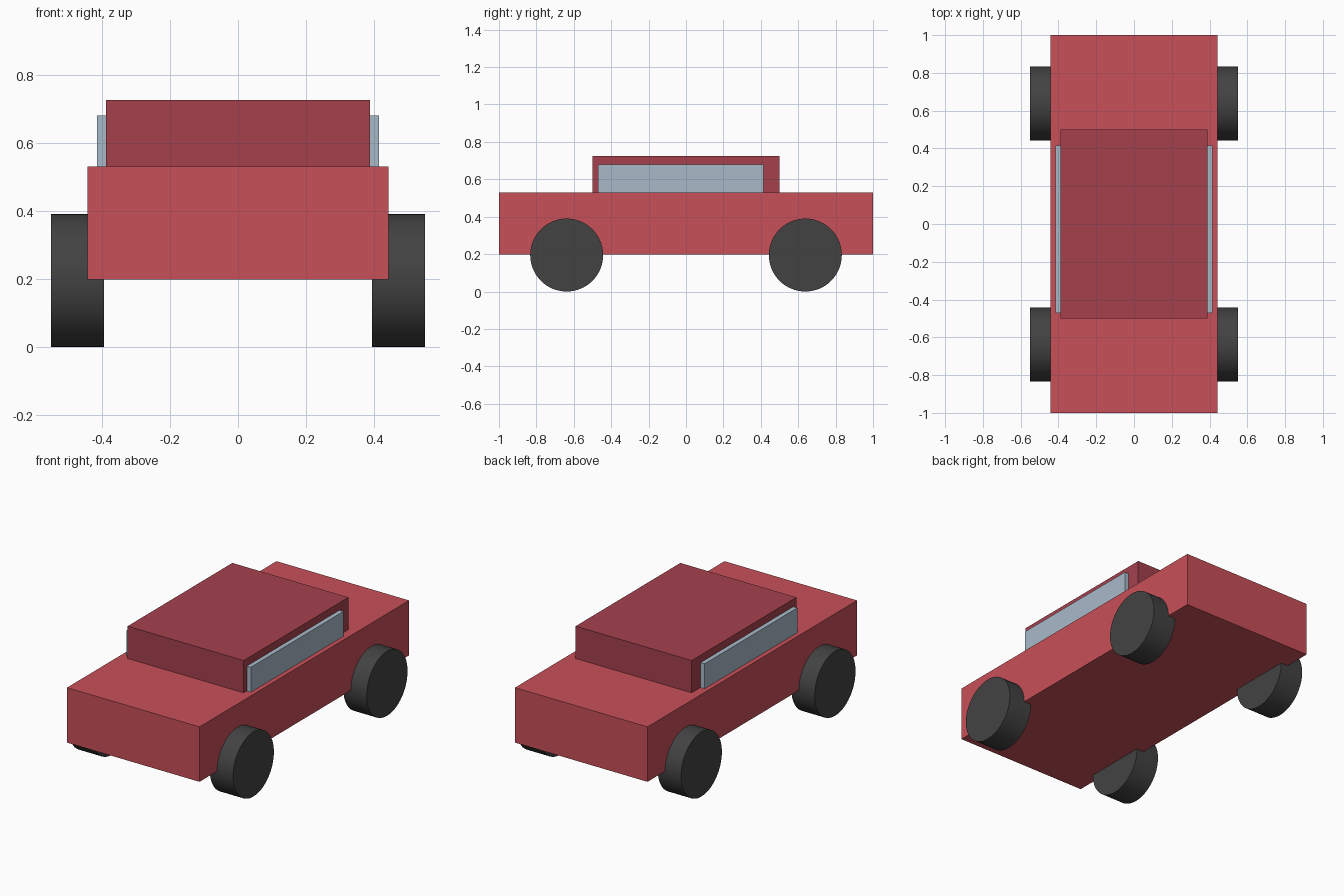
import bpy
import math

cube = bpy.data.objects.get("Cube")
if cube:
    bpy.data.objects.remove(cube, do_unlink=True)


def material(name, r, g, b):
    mat = bpy.data.materials.new(name)
    mat.use_nodes = True
    mat.diffuse_color = (r, g, b, 1)
    mat.node_tree.nodes["Principled BSDF"].inputs["Base Color"].default_value = (r, g, b, 1)
    return mat


red = material("body red", 0.58, 0.08, 0.098)
dark_red = material("cabin dark red", 0.376, 0.053, 0.076)
glass = material("window blue grey", 0.392, 0.491, 0.584)
rubber = material("tyre black", 0.055, 0.055, 0.055)


def box(name, low, high, mat):
    """Box spanning two opposite corners."""
    centre = [(a + b) / 2 for a, b in zip(low, high)]
    bpy.ops.mesh.primitive_cube_add(size=1, location=centre)
    obj = bpy.context.object
    obj.name = name
    obj.scale = [b - a for a, b in zip(low, high)]
    bpy.ops.object.transform_apply(location=False, rotation=False, scale=True)
    obj.data.materials.append(mat)
    return obj


def wheel(name, x, y):
    """Smooth-rimmed cylinder lying along x and resting on the ground."""
    bpy.ops.mesh.primitive_cylinder_add(vertices=64, radius=0.195, depth=0.156,
                                        location=(x, y, 0.195),
                                        rotation=(0, math.pi / 2, 0))
    obj = bpy.context.object
    obj.name = name
    obj.data.materials.append(rubber)
    bpy.ops.object.shade_smooth_by_angle(angle=math.radians(30))


# Lower body and cabin
box("body", (-0.443, -1, 0.198), (0.443, 1, 0.53), red)
box("cabin", (-0.388, -0.5, 0.53), (0.388, 0.5, 0.725), dark_red)

# Side windows and wheels, mirrored left and right
for side, sign in (("left", 1), ("right", -1)):
    inner, outer = sorted((sign * 0.388, sign * 0.415))
    box(side + "_window", (inner, -0.47, 0.53), (outer, 0.415, 0.68), glass)
    for end, y in (("front", -0.638), ("rear", 0.638)):
        wheel(f"{end}_{side}_wheel", sign * 0.472, y)
